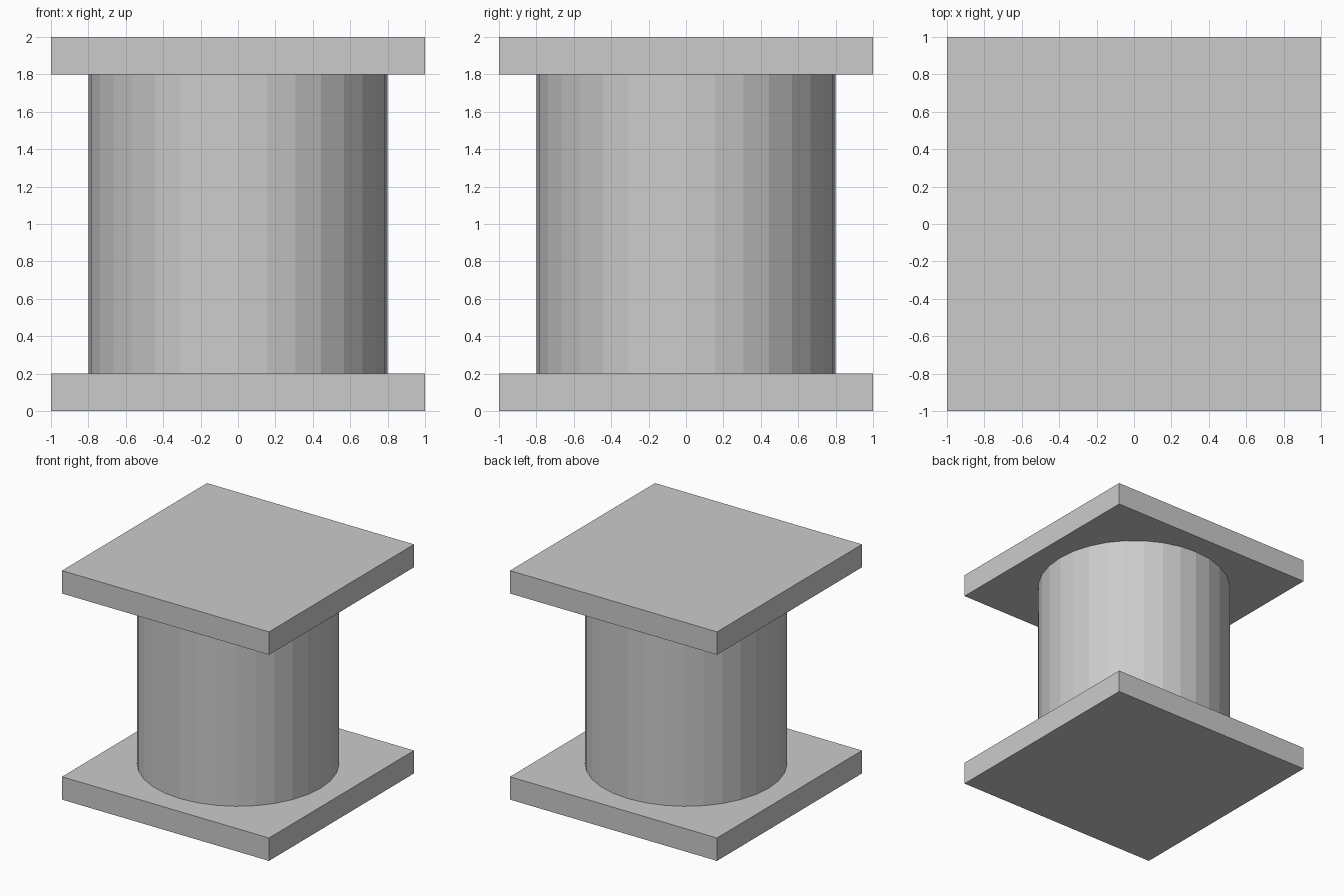
import bpy

if "Cube" in bpy.data.objects:
    bpy.data.objects.remove(bpy.data.objects["Cube"])


def plate(name, z):
    # Square slab, 2 x 2 x 0.2, centred at height z
    bpy.ops.mesh.primitive_cube_add(size=1, location=(0, 0, z))
    ob = bpy.context.object
    ob.name = name
    ob.scale = (2, 2, 0.2)
    bpy.ops.object.transform_apply(location=False, rotation=False, scale=True)


# Base and top slabs
plate("base_plate", 0.1)
plate("top_plate", 1.9)

# Flat-faceted 32-sided column between the slabs
bpy.ops.mesh.primitive_cylinder_add(vertices=32, radius=0.8, depth=1.6, location=(0, 0, 1))
bpy.context.object.name = "column"
